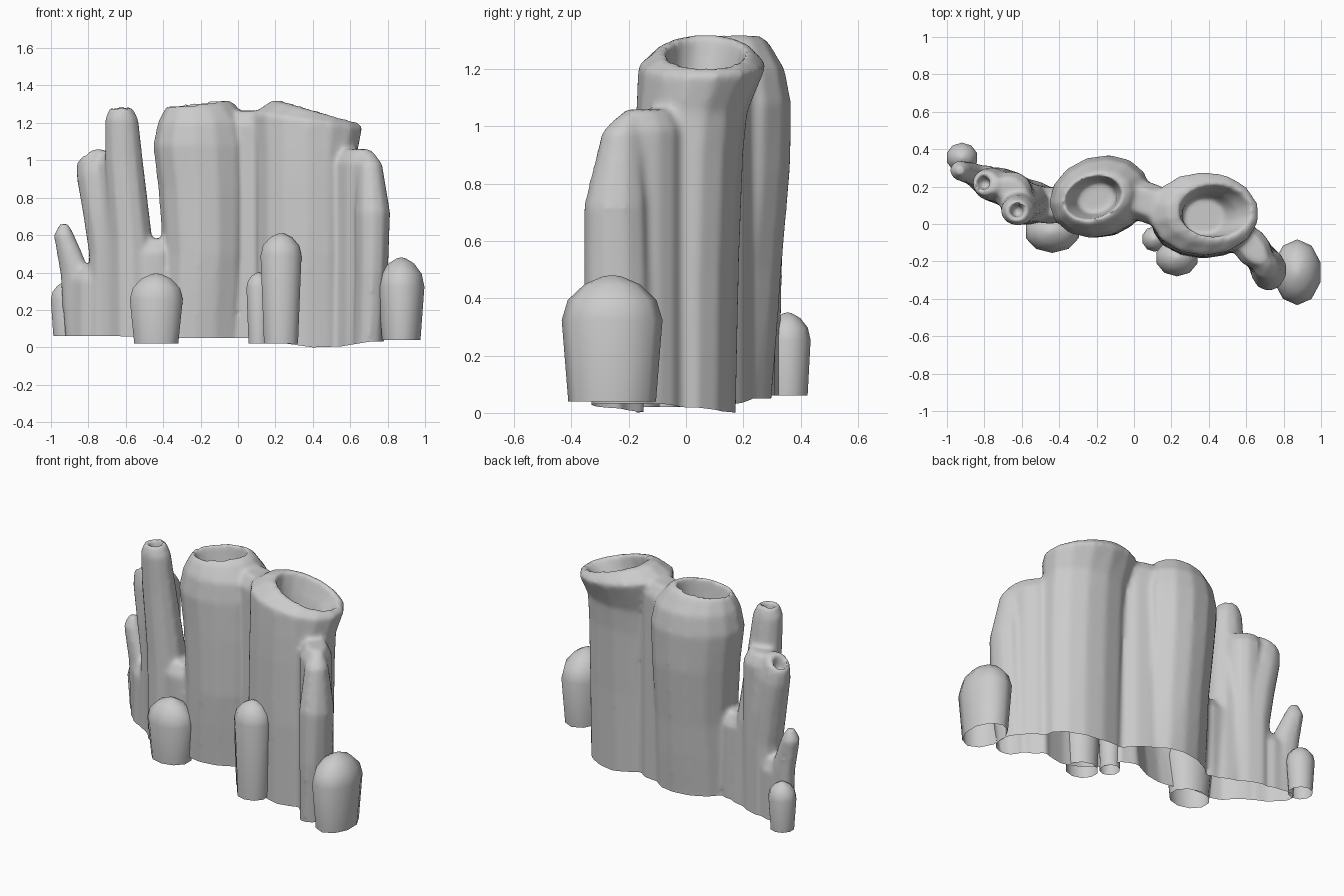
import bpy, bmesh
from math import sin, cos, tau, radians

if "Cube" in bpy.data.objects:
    bpy.data.objects.remove(bpy.data.objects["Cube"])

col = bpy.context.scene.collection


def add_object(name, bm):
    bmesh.ops.recalc_face_normals(bm, faces=bm.faces[:])
    me = bpy.data.meshes.new(name)
    bm.to_mesh(me)
    bm.free()
    ob = bpy.data.objects.new(name, me)
    col.objects.link(ob)
    return ob


def loft(name, rings, sides=14, rot=0, caps=True):
    """Ring = (x, y, z, rx, ry, slope_x, slope_y); the slopes tilt the ring."""
    bm = bmesh.new()
    loops = []
    for r in rings:
        x, y, z, rx, ry, sx, sy = (tuple(r) + (0, 0))[:7]
        loop = []
        for i in range(sides):
            a = tau * (i + 0.5) / sides
            u, v = rx * cos(a), ry * sin(a)
            c, s = cos(radians(rot)), sin(radians(rot))
            dx, dy = u * c - v * s, u * s + v * c
            loop.append(bm.verts.new((x + dx, y + dy, z + sx * dx + sy * dy)))
        loops.append(loop)
    for a, b in zip(loops, loops[1:]):
        for i in range(sides):
            j = (i + 1) % sides
            bm.faces.new((a[i], a[j], b[j], b[i]))
    if caps:
        bm.faces.new(loops[0][::-1])
    bm.faces.new(loops[-1])
    return add_object(name, bm)


parts = []


def tube(name, rings, rot=0, sides=14):
    # extend below the ground; each depth differs so bottoms never coincide
    depth = -0.1 - 0.013 * len(parts)
    first = rings[0]
    parts.append(loft(name, [(first[0], first[1], depth) + tuple(first[3:5])] + rings,
                      sides, rot))


def web(name, x, y, top, rx, ry, rot):
    tube(name, [(x, y, 0, rx, ry), (x, y, top - 0.07, rx, ry),
                (x, y, top, rx * 0.85, ry * 0.6)], rot, 12)


# Two wide cups with hollow tops
tube("left_cup", [
    (-0.175, 0.125, 0, 0.245, 0.165), (-0.165, 0.13, 0.5, 0.24, 0.2),
    (-0.173, 0.145, 0.85, 0.258, 0.215), (-0.185, 0.147, 1.08, 0.275, 0.215),
    (-0.185, 0.145, 1.2, 0.25, 0.195), (-0.205, 0.14, 1.285, 0.195, 0.145, 0.08, 0.03),
    (-0.22, 0.14, 1.312, 0.16, 0.113, 0.1, 0.03),
    (-0.21, 0.14, 1.2, 0.13, 0.1), (-0.2, 0.14, 1.1, 0.105, 0.085)], rot=18)
tube("right_cup", [
    (0.37, 0.0, 0, 0.27, 0.175), (0.37, 0.0, 0.5, 0.275, 0.185),
    (0.37, 0.01, 0.9, 0.275, 0.19), (0.37, 0.02, 1.05, 0.275, 0.195),
    (0.375, 0.058, 1.215, 0.295, 0.225, -0.14), (0.41, 0.065, 1.26, 0.235, 0.17, -0.25),
    (0.435, 0.07, 1.262, 0.196, 0.14, -0.3),
    (0.4, 0.05, 1.15, 0.145, 0.12, -0.15), (0.37, 0.04, 1.05, 0.115, 0.105)])
web("cup_web", 0.07, 0.115, 1.265, 0.17, 0.11, -20)

# Narrow tube on the right
tube("right_tube", [
    (0.70, -0.22, 0, 0.085, 0.115), (0.715, -0.24, 0.4, 0.09, 0.118),
    (0.72, -0.245, 0.72, 0.097, 0.114), (0.705, -0.225, 0.98, 0.068, 0.07),
    (0.695, -0.2, 1.04, 0.035, 0.035)], sides=10)
web("right_web", 0.63, -0.125, 1.06, 0.13, 0.095, -52)

# Leaning tubes on the left
tube("tall_tube", [
    (-0.555, 0.115, 0, 0.135, 0.125), (-0.572, 0.11, 0.58, 0.118, 0.115),
    (-0.61, 0.085, 1.0, 0.105, 0.09), (-0.622, 0.07, 1.22, 0.092, 0.08),
    (-0.625, 0.07, 1.28, 0.063, 0.062), (-0.625, 0.07, 1.288, 0.042, 0.042, 0.05, 0.1),
    (-0.625, 0.07, 1.2, 0.03, 0.03)], sides=10)
tube("leaning_tube", [
    (-0.70, 0.2, 0, 0.105, 0.1), (-0.70, 0.2, 0.5, 0.1, 0.1),
    (-0.725, 0.205, 0.7, 0.105, 0.1), (-0.77, 0.215, 0.93, 0.095, 0.09, 0.3, -0.2),
    (-0.795, 0.22, 1.02, 0.07, 0.07, 0.6, -0.3),
    (-0.81, 0.222, 1.03, 0.04, 0.044, 0.6, -0.3), (-0.795, 0.215, 0.95, 0.03, 0.03)], sides=10)
tube("short_tube", [
    (-0.84, 0.255, 0, 0.09, 0.064), (-0.87, 0.27, 0.4, 0.087, 0.06),
    (-0.93, 0.285, 0.6, 0.057, 0.054), (-0.93, 0.285, 0.66, 0.025, 0.025)], rot=-25, sides=10)
web("tall_web", -0.65, 0.175, 1.05, 0.11, 0.105, -35)
web("short_web", -0.78, 0.225, 0.43, 0.11, 0.085, -25)
web("saddle_web", -0.45, 0.1, 0.58, 0.14, 0.1, 0)

# Merge all tubes into one body, then remesh so the creases can blend
helpers = bpy.data.collections.new("merge_parts")
for p in parts[1:]:
    col.objects.unlink(p)
    helpers.objects.link(p)
col.children.link(helpers)
body = parts[0]
body.name = "tube_body"
mod = body.modifiers.new("merge", 'BOOLEAN')
mod.operation = 'UNION'
mod.solver = 'EXACT'
mod.operand_type = 'COLLECTION'
mod.collection = helpers
remesh = body.modifiers.new("remesh", 'REMESH')
remesh.mode = 'VOXEL'
remesh.voxel_size = 0.014
blend = body.modifiers.new("blend", 'SMOOTH')
blend.factor = 0.5
blend.iterations = 8
dg = bpy.context.evaluated_depsgraph_get()
merged = bpy.data.meshes.new_from_object(body.evaluated_get(dg))
body.modifiers.clear()
for p in parts[1:]:
    bpy.data.objects.remove(p)
bpy.data.collections.remove(helpers)

# Cut the open, gently uneven foot
BASE = [(-1, .06), (-0.65, .06), (-0.3, .05), (0.05, .05), (0.4, 0), (0.55, .005), (0.7, .03), (1, .04)]


def foot(x):
    for (x0, z0), (x1, z1) in zip(BASE, BASE[1:]):
        if x <= x1:
            return z0 + (z1 - z0) * (x - x0) / (x1 - x0)
    return 0.04


bm = bmesh.new()
bm.from_mesh(merged)
bmesh.ops.bisect_plane(bm, geom=bm.verts[:] + bm.edges[:] + bm.faces[:],
                       plane_co=(0, 0, 0), plane_no=(0, 0, 1), clear_inner=True)
for v in bm.verts:
    if v.co.z < 0.3:
        f = foot(v.co.x)
        v.co.z = f + v.co.z * (0.3 - f) / 0.3
bm.to_mesh(merged)
bm.free()
body.data = merged

# Small domed stubs around the foot: x, y, rx, ry, bottom, top
STUBS = {
    "stub_far_left": (-0.92, 0.355, 0.085, 0.08, 0.06, 0.35),
    "stub_front_left": (-0.437, -0.04, 0.149, 0.115, 0.02, 0.395),
    "stub_front_small": (0.11, -0.08, 0.068, 0.068, 0.02, 0.4),
    "stub_front_tall": (0.23, -0.18, 0.115, 0.1, 0.02, 0.61),
    "stub_right": (0.873, -0.258, 0.13, 0.176, 0.04, 0.48),
}
smooth = [body]
for name, (x, y, rx, ry, z0, z1) in STUBS.items():
    cap = min(rx, ry) * 1.2
    rings = [(x, y, z0, rx * 0.83, ry * 0.87), (x, y, z1 - cap, rx, ry)]
    for h, s in ((0.45, 0.88), (0.8, 0.55), (0.97, 0.2), (1.0, 0.05)):
        rings.append((x, y, z1 - cap * (1 - h), rx * s, ry * s))
    smooth.append(loft(name, rings, 10, caps=False))

# Smooth shading
for o in bpy.data.objects:
    o.select_set(o in smooth)
bpy.context.view_layer.objects.active = body
bpy.ops.object.shade_smooth_by_angle(angle=radians(55))
